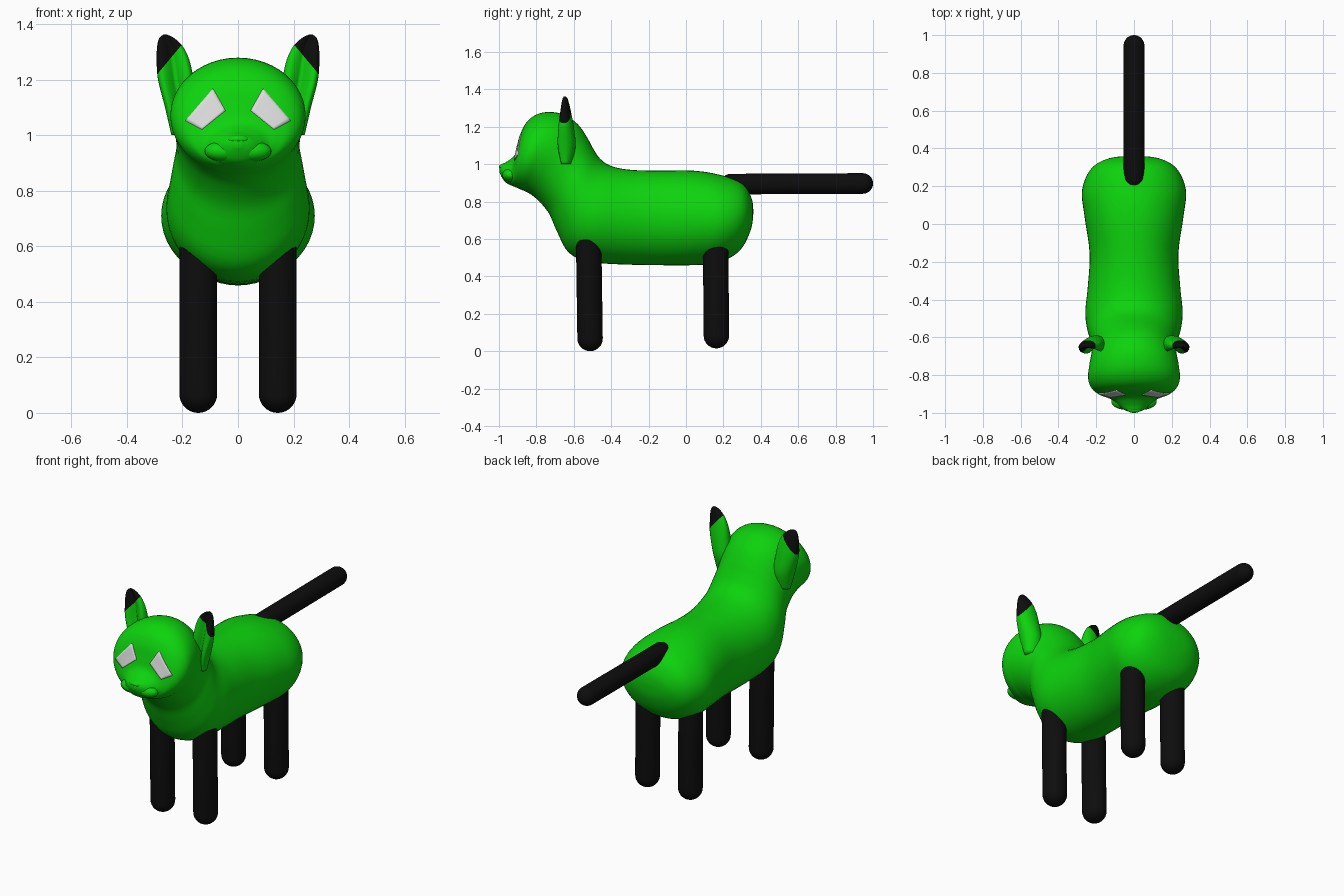
import bpy, bmesh
from math import sin, cos, pi
from mathutils import Vector
from mathutils.bvhtree import BVHTree

cube = bpy.data.objects.get("Cube")
if cube:
    bpy.data.objects.remove(cube, do_unlink=True)


def material(name, rgb):
    m = bpy.data.materials.new(name)
    m.use_nodes = True
    m.diffuse_color = (*rgb, 1)
    m.node_tree.nodes["Principled BSDF"].inputs["Base Color"].default_value = (*rgb, 1)
    return m


green = material("bright_green", (0.004, 0.65, 0.004))
black = material("soft_black", (0.004, 0.004, 0.004))
white = material("eye_white", (0.72, 0.72, 0.72))


def finish(name, bm, *mats):
    bmesh.ops.recalc_face_normals(bm, faces=bm.faces)
    for f in bm.faces:
        f.smooth = True
    mesh = bpy.data.meshes.new(name)
    bm.to_mesh(mesh)
    bm.free()
    for m in mats:
        mesh.materials.append(m)
    ob = bpy.data.objects.new(name, mesh)
    bpy.context.collection.objects.link(ob)
    return ob


def spline(rows, steps):
    """Smoothly interpolate rows of numbers."""
    rows = [Vector(r) for r in rows]
    out = []
    for i in range(len(rows) - 1):
        a, b = rows[max(i - 1, 0)], rows[i]
        c, d = rows[i + 1], rows[min(i + 2, len(rows) - 1)]
        for k in range(steps):
            t = k / steps
            out.append(b + (c - a) * (t / 2) + (a * 2 - b * 5 + c * 4 - d) * (t * t / 2)
                       + (b * 3 - a - c * 3 + d) * (t ** 3 / 2))
    return out + [rows[-1]]


def loft(rings):
    """Skin a list of closed rings and cap both ends."""
    bm = bmesh.new()
    loops = [[bm.verts.new(p) for p in ring] for ring in rings]
    n = len(loops[0])
    for a, b in zip(loops, loops[1:]):
        for i in range(n):
            j = (i + 1) % n
            bm.faces.new((a[i], a[j], b[j], b[i]))
    bm.faces.new(loops[0])
    bm.faces.new(loops[-1])
    return bm


def capsule(name, start, end, r, mat):
    start, end = Vector(start), Vector(end)
    axis = (end - start).normalized()
    u = axis.orthogonal().normalized()
    v = axis.cross(u)
    rings = []
    for centre, side in ((start, -1), (end, 1)):
        for k in range(9):
            t = (8 - k if side < 0 else k) / 8 * pi * 0.49
            c = centre + axis * side * r * (sin(t) - 1)
            rings.append([c + (u * cos(a) + v * sin(a)) * r * cos(t)
                          for a in (2 * pi * i / 32 for i in range(32))])
    return finish(name, loft(rings), mat)


# Body, neck and head: top y, top z, bottom y, bottom z, half width
sections = [
    (.36, .755, .36, .735, .02), (.35, .82, .347, .65, .13),
    (.30, .90, .29, .54, .225), (.18, .943, .18, .475, .275),
    (.04, .965, .04, .46, .262), (-.15, .965, -.16, .46, .235),
    (-.30, .97, -.37, .465, .245), (-.40, .99, -.53, .48, .258),
    (-.46, 1.03, -.63, .53, .25), (-.50, 1.09, -.69, .64, .235),
    (-.53, 1.145, -.735, .74, .222), (-.58, 1.215, -.80, .815, .226),
    (-.66, 1.268, -.85, .85, .238), (-.76, 1.277, -.88, .863, .243),
    (-.835, 1.243, -.90, .872, .225), (-.878, 1.18, -.92, .88, .188),
    (-.897, 1.11, -.935, .886, .143), (-.915, 1.05, -.95, .893, .11),
    (-.955, 1.015, -.97, .908, .08), (-.985, 1.0, -.985, .93, .05),
    (-.998, .985, -.997, .955, .015),
]
rings = []
for ty, tz, by, bz, w in spline(sections, 4):
    mid = Vector((0, (ty + by) / 2, (tz + bz) / 2))
    half = Vector((0, (ty - by) / 2, (tz - bz) / 2))
    rings.append([mid + half * cos(a) + Vector((w * sin(a), 0, 0))
                  for a in (2 * pi * i / 48 for i in range(48))])
body_bm = loft(rings)
surface = BVHTree.FromBMesh(body_bm)
finish("body_and_head", body_bm, green)


def on_face(x, z, lift):
    hit = surface.ray_cast(Vector((x, -2, z)), Vector((0, 1, 0)))
    return hit[0] + Vector((0, -lift, 0))


def blob(name, centre, size):
    bm = bmesh.new()
    bmesh.ops.create_uvsphere(bm, u_segments=24, v_segments=16, radius=1)
    for v in bm.verts:
        v.co = Vector(centre) + Vector(a * b for a, b in zip(v.co, size))
    return finish(name, bm, green)


# Nose
blob("nose", (0, -.978, .985), (.04, .022, .016))

# Ear sections: height, centre x, half width, depth
ear_rows = [(1.0, .195, .045, .03), (1.10, .205, .058, .052), (1.2, .224, .064, .044),
            (1.27, .234, .059, .032), (1.32, .245, .046, .022),
            (1.35, .257, .026, .014), (1.362, .262, .006, .005)]
# Eye corners: top, inner, bottom, outer
eye = [Vector(p) for p in ((.09, 1.168), (.045, 1.088), (.13, 1.02), (.19, 1.052))]

for s, side in ((1, "left"), (-1, "right")):
    # Cupped ear with a black tip
    rings = []
    for z, cx, w, d in spline(ear_rows, 5):
        ring = []
        for i in range(40):
            a = 2 * pi * i / 40
            dy = d * sin(a) if a < pi else -.75 * d * abs(sin(2 * a))
            ring.append(Vector((s * (cx + w * cos(a)), -.645 + dy - .1 * s * s * (.23 - cx - w * cos(a)) * -1, z)))
        rings.append(ring)
    bm = loft(rings)
    point, normal = Vector((s * .29, 0, 1.22)), Vector((s * 1.2, 0, 1))
    bmesh.ops.bisect_plane(bm, geom=bm.verts[:] + bm.edges[:] + bm.faces[:],
                           plane_co=point, plane_no=normal)
    for f in bm.faces:
        f.material_index = int((f.calc_center_median() - point).dot(normal) > 0)
    finish(side + "_ear", bm, green, black)

    # Eye plate laid over the face
    bm = bmesh.new()
    n = 10
    grid = []
    for i in range(n + 1):
        p, q = eye[0].lerp(eye[1], i / n), eye[3].lerp(eye[2], i / n)
        row = [p.lerp(q, j / n) for j in range(n + 1)]
        grid.append([bm.verts.new(on_face(s * c.x, c.y, .005)) for c in row])
    for i in range(n):
        for j in range(n):
            bm.faces.new((grid[i][j], grid[i + 1][j], grid[i + 1][j + 1], grid[i][j + 1]))
    bmesh.ops.recalc_face_normals(bm, faces=bm.faces)
    if sum(f.normal.y for f in bm.faces) > 0:
        bmesh.ops.reverse_faces(bm, faces=bm.faces)
    back = bmesh.ops.extrude_face_region(bm, geom=bm.faces[:], use_keep_orig=True)
    for v in back["geom"]:
        if isinstance(v, bmesh.types.BMVert):
            v.co.y += .008
    finish(side + "_eye", bm, white)

    # Muzzle puff
    blob(side + "_muzzle", (s * .052, -.94, .942), (.068, .042, .037))

    # Legs
    capsule(side + "_front_leg", (s * .143, -.512, 0), (s * .143, -.522, .70), .068, black)
    capsule(side + "_back_leg", (s * .143, .163, .015), (s * .143, .158, .62), .068, black)

# Tail
capsule("tail", (0, .185, .893), (0, 1, .897), .055, black)
